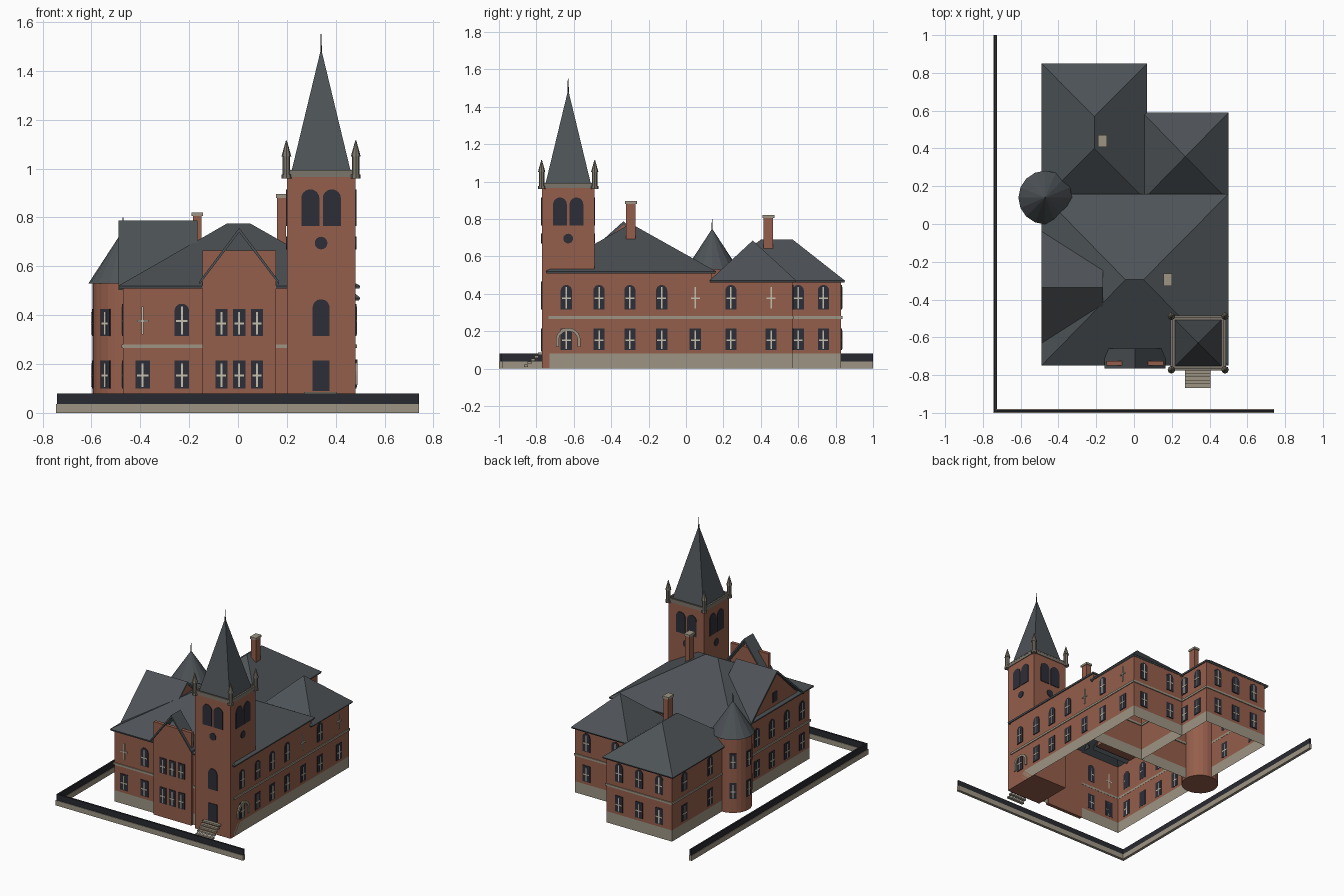
import bpy, bmesh
from math import pi, sin, cos, radians
from mathutils import Matrix, Vector

cube = bpy.data.objects.get("Cube")
if cube:
    bpy.data.objects.remove(cube, do_unlink=True)


def material(name, r, g, b):
    m = bpy.data.materials.new(name)
    m.use_nodes = True
    m.diffuse_color = (r, g, b, 1)
    m.node_tree.nodes["Principled BSDF"].inputs["Base Color"].default_value = (r, g, b, 1)
    return m


BRICK = material("red brick", .30, .112, .07)
SLATE = material("grey slate", .075, .086, .095)
STONE = material("pale stone", .34, .30, .23)
WORN = material("weathered stone", .2, .18, .145)
GLASS = material("dark glass", .026, .027, .04)
CREAM = material("cream trim", .56, .53, .43)
IRON = material("dark iron", .022, .023, .03)


def make(name, bm, *mats, solid=0):
    bmesh.ops.recalc_face_normals(bm, faces=bm.faces)
    mesh = bpy.data.meshes.new(name)
    bm.to_mesh(mesh)
    bm.free()
    for m in mats:
        mesh.materials.append(m)
    ob = bpy.data.objects.new(name, mesh)
    bpy.context.scene.collection.objects.link(ob)
    if solid:
        mod = ob.modifiers.new("thickness", "SOLIDIFY")
        mod.thickness, mod.offset = solid, -1
    return ob


def prism(bm, pts, y0, y1, mat=Matrix(), index=0):
    """Extrude an xz outline from y0 to y1, then place it."""
    a = [bm.verts.new(mat @ Vector((x, y0, z))) for x, z in pts]
    b = [bm.verts.new(mat @ Vector((x, y1, z))) for x, z in pts]
    n = len(pts)
    faces = [bm.faces.new(a), bm.faces.new(b[::-1])]
    faces += [bm.faces.new((a[i], b[i], b[(i + 1) % n], a[(i + 1) % n])) for i in range(n)]
    for f in faces:
        f.material_index = index


def box(bm, x0, x1, y0, y1, z0, z1, index=0):
    prism(bm, [(x0, z0), (x1, z0), (x1, z1), (x0, z1)], y0, y1, index=index)


def shell(bm, x0, x1, y0, y1, levels):
    """Four walls without floor or ceiling, split at the given heights."""
    rings = [[bm.verts.new((x, y, z)) for x, y in ((x0, y0), (x1, y0), (x1, y1), (x0, y1))]
             for z in levels]
    for k in range(len(rings) - 1):
        for i in range(4):
            j = (i + 1) % 4
            bm.faces.new((rings[k][i], rings[k][j], rings[k + 1][j], rings[k + 1][i])).material_index = k


def cone(bm, x, y, z0, z1, r0, r1, n, index=0, turn=0.0):
    m = Matrix.Translation((x, y, (z0 + z1) / 2)) @ Matrix.Rotation(turn, 4, "Z")
    made = bmesh.ops.create_cone(bm, cap_ends=True, segments=n, radius1=r0, radius2=r1,
                                 depth=z1 - z0, matrix=m)
    for f in {f for v in made["verts"] for f in v.link_faces}:
        f.material_index = index


def hip_roof(name, x0, x1, y0, y1, z, ridge_a, ridge_b, top, along_y):
    bm = bmesh.new()
    c = [bm.verts.new((x, y, z)) for x, y in ((x0, y0), (x1, y0), (x1, y1), (x0, y1))]
    p, q = bm.verts.new((*ridge_a, top)), bm.verts.new((*ridge_b, top))
    if along_y:
        faces = [(c[0], c[1], p), (c[1], c[2], q, p), (c[2], c[3], q), (c[3], c[0], p, q)]
    else:
        faces = [(c[0], c[1], q, p), (c[1], c[2], q), (c[2], c[3], p, q), (c[3], c[0], p)]
    for f in faces:
        bm.faces.new(f)
    bmesh.ops.remove_doubles(bm, verts=bm.verts, dist=.0001)
    make(name, bm, SLATE, solid=.012)


def gable_roof(name, half, z, top, y0, y1, mat, thick=.014):
    bm = bmesh.new()
    prism(bm, [(-half, z), (0, top), (half, z), (half, z - thick), (0, top - thick * 1.3),
               (-half, z - thick)], y0, y1, mat)
    make(name, bm, SLATE)


# Walls: stone plinth below, brick above, with a string course
VOLUMES = (("main_walls", -.47, .48, -.73, .14, .52),
           ("left_wing_walls", -.47, .05, .14, .83, .47),
           ("right_wing_walls", .05, .48, .14, .57, .47))
for name, x0, x1, y0, y1, top in VOLUMES:
    bm = bmesh.new()
    shell(bm, x0, x1, y0, y1, (0, .08, top))
    make(name, bm, STONE, BRICK)
    bm = bmesh.new()
    e = .006
    shell(bm, x0 - e, x1 + e, y0 - e, y1 + e, (.265, .28))
    make(name.replace("walls", "string_course"), bm, STONE, solid=.01)

# Roofs
hip_roof("main_roof", -.49, .5, -.75, .16, .52, (-.045, -.295), (.05, -.295), .775, False)
hip_roof("left_wing_roof", -.49, .07, .12, .85, .47, (-.21, .40), (-.21, .57), .69, True)
hip_roof("right_wing_roof", .045, .5, .125, .59, .47, (.272, .357), (.272, .357), .685, True)

# Left cross gable
side = Matrix.Translation((0, -.335, 0)) @ Matrix.Rotation(-pi / 2, 4, "Z")
bm = bmesh.new()
prism(bm, [(-.27, .515), (.27, .515), (0, .772)], -.47, -.17, side)
make("left_gable_wall", bm, BRICK)
gable_roof("left_gable_roof", .3, .517, .787, -.49, -.165, side)

# Front bay with steep gable behind its flat parapet
bm = bmesh.new()
box(bm, -.145, .155, -.75, -.725, 0, .665)
make("front_bay_wall", bm, BRICK)
gable_roof("front_bay_roof", .162, .54, .757, -.765, -.66, Matrix.Translation((.005, 0, 0)))

# Round corner turret
TX, TY = -.47, .14
bm = bmesh.new()
cone(bm, TX, TY, 0, .535, .125, .125, 24)
make("turret_wall", bm, BRICK)
bm = bmesh.new()
cone(bm, TX, TY, .53, .745, .142, .002, 16)
cone(bm, TX, TY, .74, .80, .003, .002, 6, 1)
make("turret_roof", bm, SLATE, IRON)

# Bell tower
CX, CY = .34, -.63
bm = bmesh.new()
box(bm, .2, .48, -.77, -.49, 0, .965)
make("tower_wall", bm, BRICK)
bm = bmesh.new()
box(bm, .195, .485, -.775, -.485, .965, .985)
for s in (-1, 1):
    box(bm, CX + s * .14 - .006, CX + s * .14 + .006, -.76, -.5, .985, .993)
    box(bm, .21, .47, CY + s * .14 - .006, CY + s * .14 + .006, .985, .993)
make("tower_cornice", bm, WORN)
bm = bmesh.new()
cone(bm, CX, CY, .985, 1.485, .122 * 2 ** .5, .002, 4, 0, pi / 4)
cone(bm, CX, CY, 1.47, 1.55, .004, .002, 6, 1)
make("tower_spire", bm, SLATE, IRON)
bm = bmesh.new()
for sx in (-1, 1):
    for sy in (-1, 1):
        x, y = CX + sx * .142, CY + sy * .142
        cone(bm, x, y, .96, 1.06, .015, .015, 8)
        cone(bm, x, y, 1.05, 1.115, .02, .002, 8)
        cone(bm, x, y, .96, .975, .02, .02, 8)
make("tower_pinnacles", bm, WORN)

# Chimneys
for name, x, y, z0, z1 in (("front_chimney", .178, -.295, .66, .895),
                           ("rear_chimney", -.167, .44, .58, .82)):
    bm = bmesh.new()
    box(bm, x - .018, x + .018, y - .026, y + .026, z0, z1 - .012)
    box(bm, x - .023, x + .023, y - .032, y + .032, z1 - .015, z1, 1)
    make(name, bm, BRICK, STONE)

# Windows: thin dark panes with cream crossbars
FRONT, RIGHT, BACK, LEFT = 0, pi / 2, pi, -pi / 2
windows = bmesh.new()


def window(x, y, face, z0, z1, w=.06, arched=False, bars=True, glass=True):
    m = Matrix.Translation((x, y, 0)) @ Matrix.Rotation(face, 4, "Z")
    h = w / 2
    pts = [(-h, z0), (h, z0)]
    if arched:
        pts += [(h * cos(radians(a)), z1 - h + h * sin(radians(a))) for a in range(0, 181, 20)]
    else:
        pts += [(h, z1), (-h, z1)]
    if glass:
        prism(windows, pts, .001, -.004, m)
    if bars:
        mid, t, g = (z0 + z1) / 2 - .005, .004, .006
        for a, b, c, d in ((-t, t, z0 + g, z1 - g * 2), (g - h, h - g, mid - t, mid + t)):
            prism(windows, [(a, c), (b, c), (b, d), (a, d)], .001, -.007, m, 1)


def storeys(x, y, face, arched=True, w=.06, upper_glass=True):
    window(x, y, face, .1, .215, w)
    window(x, y, face, .315, .447 if arched else .425, w, arched, glass=upper_glass)


for y in (-.64, -.465, -.3, -.13, .05, .24, .455):
    storeys(.48, y, RIGHT, upper_glass=y not in (.05, .455))
for y in (.6, .735):
    storeys(.05, y, RIGHT)
for x in (-.39, -.23):
    storeys(x, -.73, FRONT, upper_glass=x > -.3)
for x in (-.068, .005, .078):
    storeys(x, -.75, FRONT, False, .05)
for y in (-.64, -.47, -.3, -.13, .4, .69):
    storeys(-.47, y, LEFT)
for x in (-.37, -.21, -.05):
    storeys(x, .83, BACK)
for x in (.16, .39):
    storeys(x, .57, BACK)
for a in (-35, -90, -145):
    t = radians(a)
    storeys(TX + .124 * sin(t), TY - .124 * cos(t), t, False, .045)
window(-.47, -.335, LEFT, .56, .63, .05, bars=False)

# Tower openings
window(CX, -.77, FRONT, .09, .215, .07, bars=False)
window(CX, -.77, FRONT, .315, .465, .07, True, False)
for face in (FRONT, RIGHT, BACK, LEFT):
    nx, ny = sin(face), -cos(face)
    for s in (-.044, .044):
        window(CX + .14 * nx - s * ny, CY + .14 * ny + s * nx, face, .765, .915, .074, True, False)
    m = Matrix.Translation((CX + .14 * nx, CY + .14 * ny, .695)) @ Matrix.Rotation(face, 4, "Z")
    prism(windows, [(.026 * cos(k * pi / 8), .026 * sin(k * pi / 8)) for k in range(16)], .001, -.004, m)
make("windows", windows, GLASS, CREAM)

# Stone arch on the tower's right side
bm = bmesh.new()
arc = [(cos(k * pi / 12), sin(k * pi / 12)) for k in range(13)]
outline = [(.066, .115)] + [(.066 * c, .152 + .066 * s) for c, s in arc] + [(-.066, .115)]
outline += [(-.05, .115)] + [(.05 * c, .152 + .05 * s) for c, s in arc[::-1]] + [(.05, .115)]
prism(bm, outline, .001, -.009, Matrix.Translation((.48, CY, 0)) @ Matrix.Rotation(RIGHT, 4, "Z"))
make("side_arch", bm, STONE)

# Entrance steps
bm = bmesh.new()
for k in range(5):
    y, z = -.77 - k * .019, .085 - k * .016
    box(bm, .27, .405, y - .021, y, z - .012, z)
make("entrance_steps", bm, STONE)

# Boundary wall with dark railing
bm = bmesh.new()
box(bm, -.745, .74, -1, -.98, 0, .037)
box(bm, -.745, -.725, -.98, 1, 0, .037)
make("boundary_wall", bm, STONE)
bm = bmesh.new()
box(bm, -.741, .74, -.996, -.984, .037, .08)
box(bm, -.741, -.729, -.984, 1, .037, .08)
make("boundary_railing", bm, IRON)
